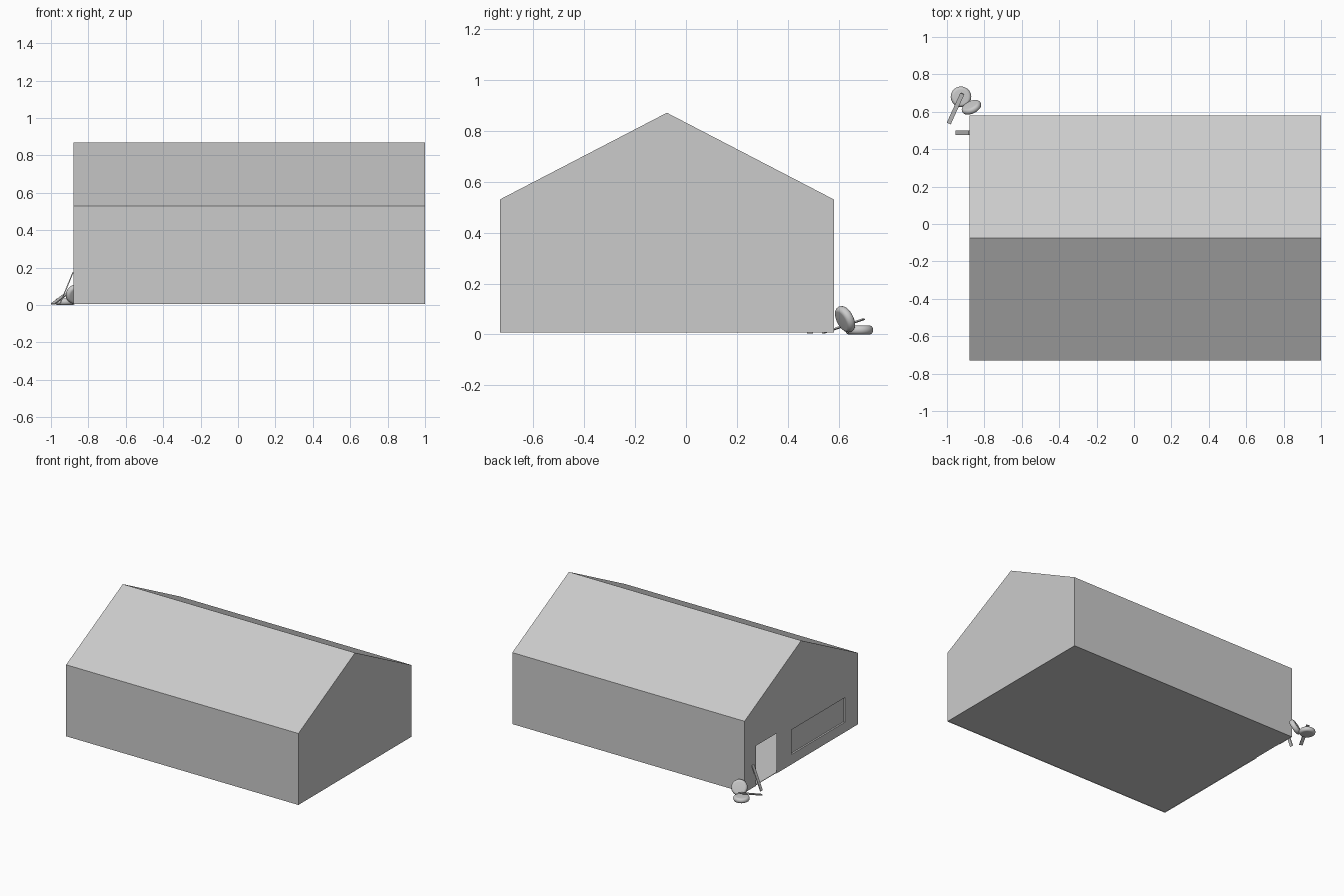
import bpy, bmesh, math
from mathutils import Vector, Matrix

if "Cube" in bpy.data.objects:
    bpy.data.objects.remove(bpy.data.objects["Cube"])

X0, X1 = -0.88, 1.0
Y0, Y1, YR = -0.73, 0.58, -0.075
Z0, ZE, ZR = 0.007, 0.53, 0.87


def finish(name, bm, smooth=False):
    bmesh.ops.recalc_face_normals(bm, faces=bm.faces)
    me = bpy.data.meshes.new(name)
    bm.to_mesh(me)
    bm.free()
    ob = bpy.data.objects.new(name, me)
    bpy.context.collection.objects.link(ob)
    if smooth:
        bpy.ops.object.select_all(action='DESELECT')
        ob.select_set(True)
        bpy.context.view_layer.objects.active = ob
        bpy.ops.object.shade_smooth_by_angle(angle=math.radians(40))
    return ob


def box(name, size, matrix):
    bm = bmesh.new()
    bmesh.ops.create_cube(bm, size=1, matrix=matrix @ Matrix.Diagonal((*size, 1)))
    return finish(name, bm)


def frame(x_axis, z_hint, center):
    x = Vector(x_axis).normalized()
    y = Vector(z_hint).cross(x).normalized()
    z = x.cross(y)
    m = Matrix((x, y, z)).transposed().to_4x4()
    m.translation = center
    return m


# Barn shell: gable outline with open doorway, recessed window
bm = bmesh.new()


def ring(x, pts):
    return [bm.verts.new((x, y, z)) for y, z in pts]


def loop_edges(vs):
    return [bm.edges.new((vs[i], vs[(i + 1) % len(vs)])) for i in range(len(vs))]


door = [(0.21, Z0), (0.21, 0.30), (0.45, 0.30), (0.45, Z0)]
house = [(Y1, Z0), (Y1, ZE), (YR, ZR), (Y0, ZE), (Y0, Z0)]
window = [(-0.58, 0.08), (0.035, 0.08), (0.035, 0.26), (-0.58, 0.26)]
near = ring(X0, door + house)
hole = ring(X0, window)
pane = ring(X0 + 0.012, window)
far = ring(X1, house)
bmesh.ops.triangle_fill(bm, use_beauty=True, edges=loop_edges(near) + loop_edges(hole),
                        normal=(-1, 0, 0))
for i in range(4):
    j = (i + 1) % 4
    bm.faces.new((hole[i], hole[j], pane[j], pane[i]))
    bm.faces.new((near[4 + i], near[5 + i], far[i + 1], far[i]))
bm.faces.new(pane)
bm.faces.new(far)
finish("barn_shell", bm)

# Floor
box("floor", (X1 - X0 - 0.004, Y1 - Y0 - 0.004, 0.004),
    Matrix.Translation(((X0 + X1) / 2, (Y0 + Y1) / 2, 0.012)))


# Round-edged tyres beside the corner
def tyre(name, center, normal, r=0.055, h=0.0175):
    profile = [(0, -h), (r * 0.7, -h)]
    for k in range(7):
        a = math.radians(-75 + 25 * k)
        profile.append((r * 0.72 + r * 0.28 * math.cos(a), h * math.sin(a)))
    profile += [(r * 0.7, h), (0, h)]
    b = bmesh.new()
    vs = [b.verts.new((x, 0, z)) for x, z in profile]
    es = [b.edges.new(p) for p in zip(vs, vs[1:])]
    bmesh.ops.spin(b, geom=vs + es, cent=(0, 0, 0), axis=(0, 0, 1),
                   angle=2 * math.pi, steps=32)
    bmesh.ops.remove_doubles(b, verts=b.verts, dist=1e-5)
    q = Vector(normal).to_track_quat('Z', 'Y')
    b.transform(Matrix.Translation(center) @ q.to_matrix().to_4x4())
    return finish(name, b, True)


tyre("flat_tyre", (-0.925, 0.68, 0.0175), (0, 0, 1))
tyre("leaning_tyre", (-0.869, 0.624, 0.06), (-0.40, 0.81, 0.42))


# Loose boards
def board(name, a, b, width, thick):
    a, b = Vector(a), Vector(b)
    box(name, ((b - a).length, width, thick), frame(b - a, (0, 0, 1), (a + b) / 2))


board("loose_board", (-0.99, 0.538, 0.006), (-0.918, 0.697, 0.06), 0.023, 0.006)
board("leaning_board", (-0.952, 0.487, 0.005), (-0.882, 0.487, 0.175), 0.024, 0.006)
